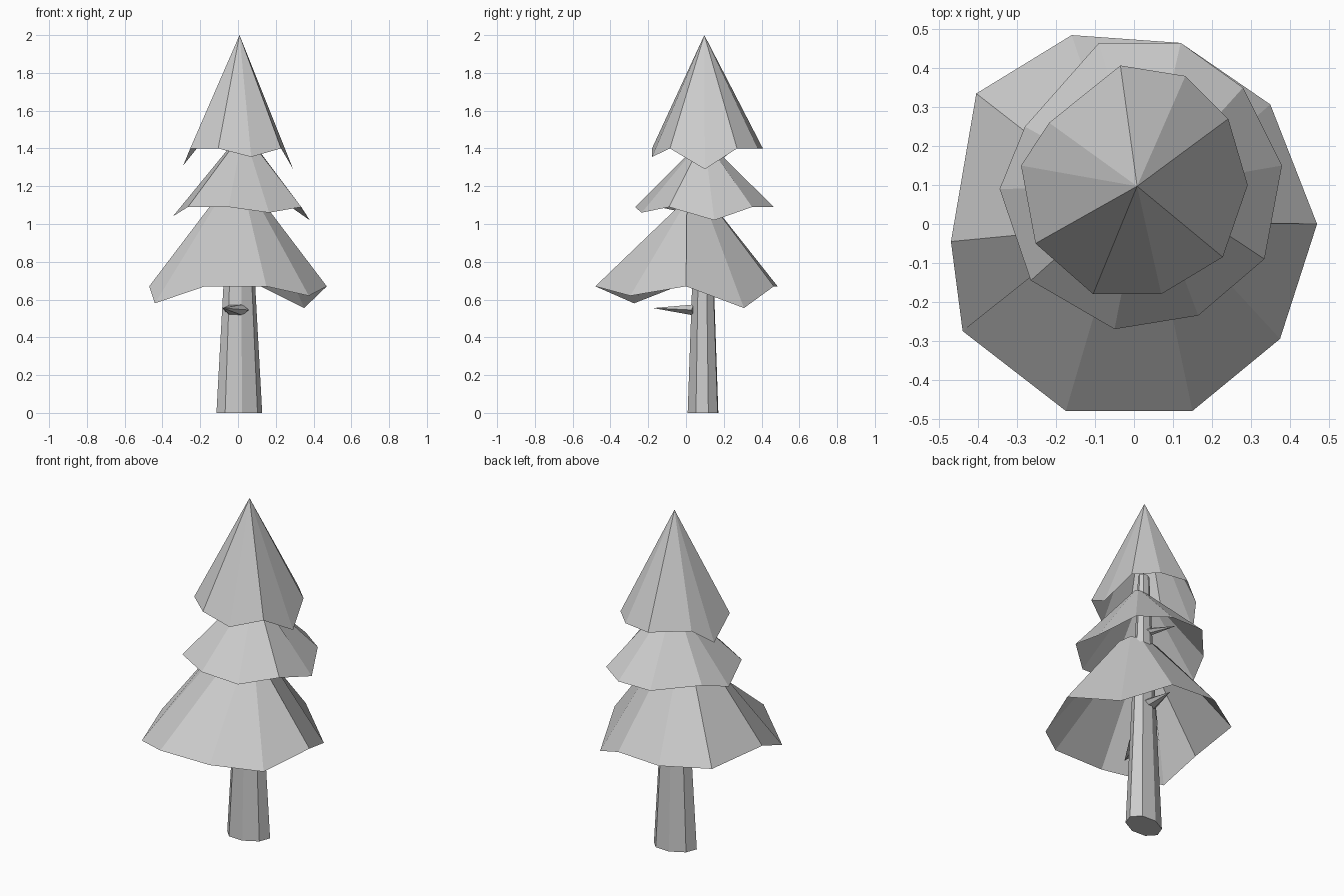
import bpy, bmesh, math
from mathutils import Vector

if "Cube" in bpy.data.objects:
    bpy.data.objects.remove(bpy.data.objects["Cube"])


def finish(bm, name):
    me = bpy.data.meshes.new(name)
    bm.to_mesh(me)
    bm.free()
    ob = bpy.data.objects.new(name, me)
    bpy.context.collection.objects.link(ob)


def tier(name, rim, top_z, top):
    """Open skirt from a ragged rim up to a small ring (list) or a point (tuple)."""
    bm = bmesh.new()
    low = [bm.verts.new(p) for p in rim]
    if isinstance(top, list):
        high = [bm.verts.new((x, y, top_z)) for x, y in top]
    else:
        apex = bm.verts.new((*top, top_z))
    n = len(low)
    for i in range(n):
        j = (i + 1) % n
        if isinstance(top, list):
            bm.faces.new((low[i], low[j], high[j], high[i]))
        else:
            bm.faces.new((low[i], low[j], apex))
    finish(bm, name)


def oval(rim, cx, cy, rx, ry):
    """Small top ring lined up with the rim points."""
    angles = [math.atan2(y - cy, x - cx) for x, y, z in rim]
    return [(cx + rx * math.cos(a), cy + ry * math.sin(a)) for a in angles]


def spike(name, base, tip, width, height):
    """Flat pointed branch stub growing out of the trunk."""
    bm = bmesh.new()
    base, tip = Vector(base), Vector(tip)
    side = (tip - base).cross(Vector((0, 0, 1))).normalized()
    ring = [bm.verts.new(base + side * width * math.cos(a) + Vector((0, 0, height * math.sin(a))))
            for a in (k * math.tau / 6 for k in range(6))]
    point = bm.verts.new(tip)
    bm.faces.new(ring)
    for i in range(6):
        bm.faces.new((ring[i], ring[(i + 1) % 6], point))
    bmesh.ops.recalc_face_normals(bm, faces=bm.faces)
    finish(bm, name)


# Tapered trunk with eight sides and a slightly skewed oval section
bm = bmesh.new()
rings = []
for z, rx, ry in ((0, .122, .084), (.67, .085, .06), (1.55, .036, .028)):
    ring = []
    for k in range(8):
        a = math.radians(7 + 45 * k)
        x = rx * math.cos(a)
        ring.append(bm.verts.new((.007 + x, .09 + ry * math.sin(a) + .15 * x, z)))
    rings.append(ring)
bm.faces.new(rings[0][::-1])
bm.faces.new(rings[-1])
for a, b in zip(rings, rings[1:]):
    for i in range(8):
        j = (i + 1) % 8
        bm.faces.new((a[i], a[j], b[j], b[i]))
finish(bm, "trunk")

# Three ragged foliage tiers
tier("lower_foliage",
     [(.47, 0, .67), (.35, .307, .555), (.12, .465, .67), (-.16, .485, .67),
      (-.405, .335, .66), (-.47, -.045, .67), (-.44, -.275, .58),
      (-.175, -.48, .67), (.15, -.48, .67), (.375, -.295, .62)],
     1.15,
     [(.106, .005), (.095, .085), (.04, .105), (-.03, .105), (-.09, .09),
      (-.106, -.01), (-.09, .03), (-.018, .055), (.037, .055), (.085, .02)])
middle = [(.38, .15, 1.02), (.28, .35, 1.09), (.12, .465, 1.09), (-.09, .465, 1.09),
          (-.28, .25, 1.09), (-.345, .09, 1.04), (-.265, -.145, 1.09),
          (-.05, -.27, 1.09), (.165, -.235, 1.06), (.335, -.09, 1.09)]
tier("middle_foliage", middle, 1.44, oval(middle, .028, .095, .045, .015))
tier("upper_foliage",
     [(.292, .1, 1.29), (.242, .27, 1.4), (.132, .38, 1.4), (-.035, .407, 1.4),
      (-.218, .26, 1.4), (-.29, .15, 1.31), (-.253, -.05, 1.4),
      (-.105, -.18, 1.4), (.07, -.18, 1.355), (.228, -.085, 1.4)],
     2, (.008, .097))

# Broken branch stubs
spike("front_stub", (-.01, .05, .545), (-.08, -.175, .555), .07, .033)
spike("back_stub", (0, .1, .74), (-.02, .28, .76), .06, .03)
spike("upper_stub", (0, .1, 1.2), (-.11, .22, 1.23), .035, .02)
